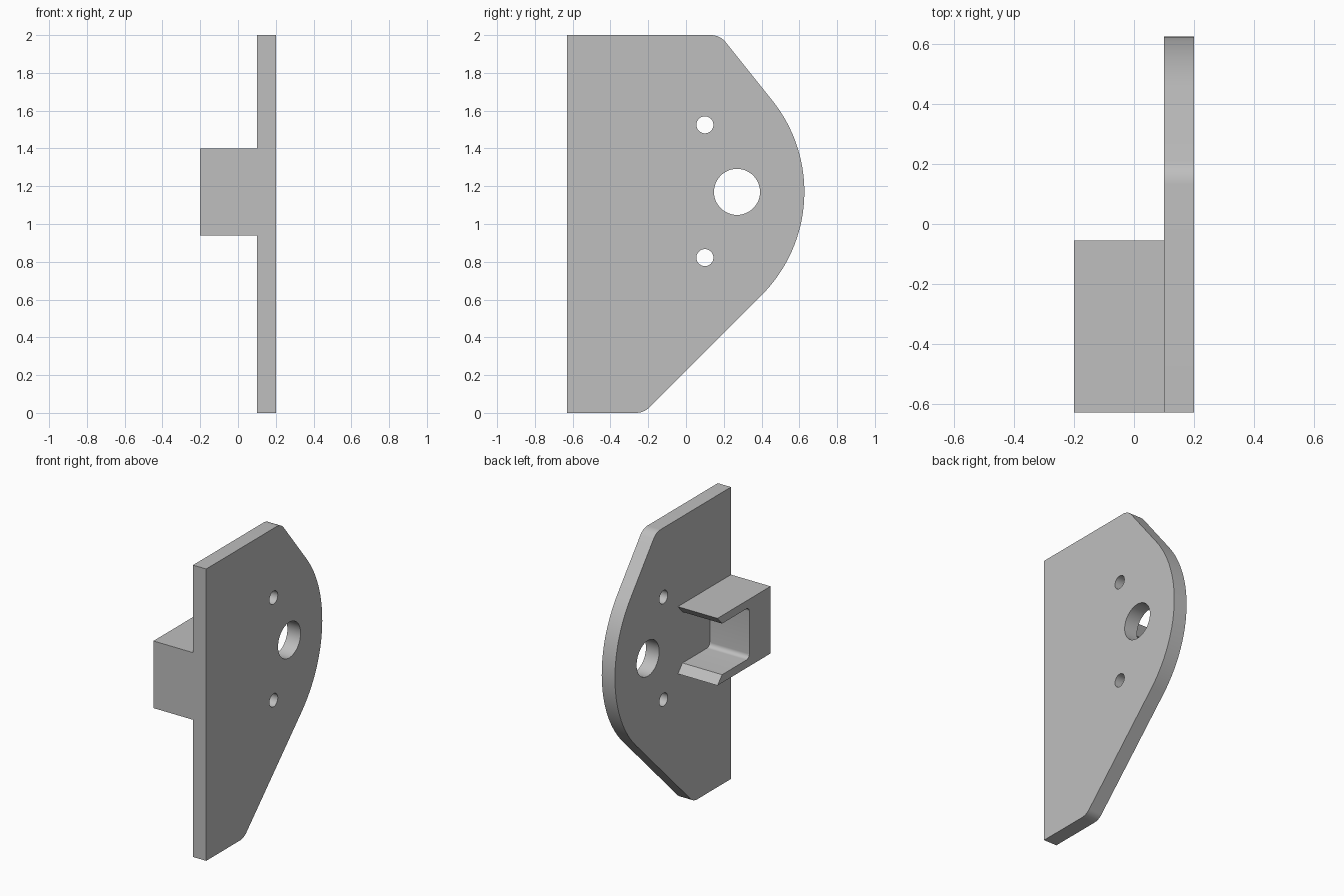
import bpy
import bmesh
from math import cos, sin, tan, pi
from mathutils import Vector, Matrix

cube = bpy.data.objects.get("Cube")
if cube:
    bpy.data.objects.remove(cube, do_unlink=True)

grey = bpy.data.materials.new("plain_grey")
grey.use_nodes = True
COLOUR = (0.52, 0.52, 0.52, 1)
grey.diffuse_color = COLOUR
for node in grey.node_tree.nodes:
    if node.type == 'BSDF_PRINCIPLED':
        node.inputs["Base Color"].default_value = COLOUR


def rounded(corners):
    """Outline from (y, z, radius) corners, each radius tangent to its edges."""
    points = []
    for i, (y, z, r) in enumerate(corners):
        here = Vector((y, z, 0))
        if r == 0:
            points.append(here)
            continue
        before = Vector((*corners[i - 1][:2], 0))
        after = Vector((*corners[(i + 1) % len(corners)][:2], 0))
        a, b = (before - here).normalized(), (after - here).normalized()
        half = a.angle(b) / 2
        reach = r / tan(half)
        centre = here + (a + b).normalized() * r / sin(half)
        start = (here + a * reach - centre).normalized()
        end = (here + b * reach - centre).normalized()
        steps = 32 if r > 0.5 else 8
        points += [centre + start.slerp(end, k / steps) * r for k in range(steps + 1)]
    return points


def circle(y, z, r, sides=48):
    return [Vector((y + r * cos(2 * pi * k / sides), z + r * sin(2 * pi * k / sides), 0))
            for k in range(sides)]


def extrude_profile(name, loops, x_min, x_max):
    """Solid with a y-z profile (first loop outside, others holes)."""
    curve = bpy.data.curves.new(name + "_profile", 'CURVE')
    curve.dimensions = '2D'
    curve.fill_mode = 'BOTH'
    curve.extrude = (x_max - x_min) / 2
    for loop in loops:
        spline = curve.splines.new('POLY')
        spline.points.add(len(loop) - 1)
        for point, co in zip(spline.points, loop):
            point.co = (co.x, co.y, 0, 1)
        spline.use_cyclic_u = True
    helper = bpy.data.objects.new(name + "_profile", curve)
    bpy.context.collection.objects.link(helper)
    graph = bpy.context.evaluated_depsgraph_get()
    mesh = bpy.data.meshes.new_from_object(helper.evaluated_get(graph))
    bpy.data.objects.remove(helper, do_unlink=True)

    # Stand the flat profile up: local x, y, z become world y, z, x
    turn = Matrix(((0, 0, 1, (x_min + x_max) / 2), (1, 0, 0, 0), (0, 1, 0, 0), (0, 0, 0, 1)))
    bm = bmesh.new()
    bm.from_mesh(mesh)
    bmesh.ops.remove_doubles(bm, verts=bm.verts, dist=1e-5)
    bm.transform(turn)
    bmesh.ops.recalc_face_normals(bm, faces=bm.faces)
    bm.to_mesh(mesh)
    bm.free()
    mesh.name = name
    mesh.materials.clear()
    mesh.materials.append(grey)
    obj = bpy.data.objects.new(name, mesh)
    bpy.context.collection.objects.link(obj)
    bpy.ops.object.select_all(action='DESELECT')
    obj.select_set(True)
    bpy.context.view_layer.objects.active = obj
    bpy.ops.object.shade_smooth_by_angle(angle=pi / 6)
    return obj


FRONT = -0.63

# Side plate with a broad rounded back edge and three through holes
plate_outline = rounded([
    (FRONT, 0, 0), (-0.223, 0, 0.1), (0.89, 1.113, 0.774), (0.18, 2, 0.1), (FRONT, 2, 0)])
holes = [circle(0.27, 1.17, 0.122), circle(0.1, 1.525, 0.045), circle(0.1, 0.822, 0.045)]
extrude_profile("side_plate", [plate_outline] + holes, 0.1, 0.2)

# Channel bracket: thick front wall, two flanges with chamfered ends
LOW, HIGH, WALL = 0.94, 1.40, 0.055
TIP, INNER_TIP, WEB = -0.055, -0.105, -0.40
bracket_outline = rounded([
    (FRONT, LOW, 0), (TIP, LOW, 0), (INNER_TIP, LOW + WALL, 0), (WEB, LOW + WALL, 0.03),
    (WEB, HIGH - WALL, 0.03), (INNER_TIP, HIGH - WALL, 0), (TIP, HIGH, 0), (FRONT, HIGH, 0)])
extrude_profile("channel_bracket", [bracket_outline], -0.2, 0.1)
